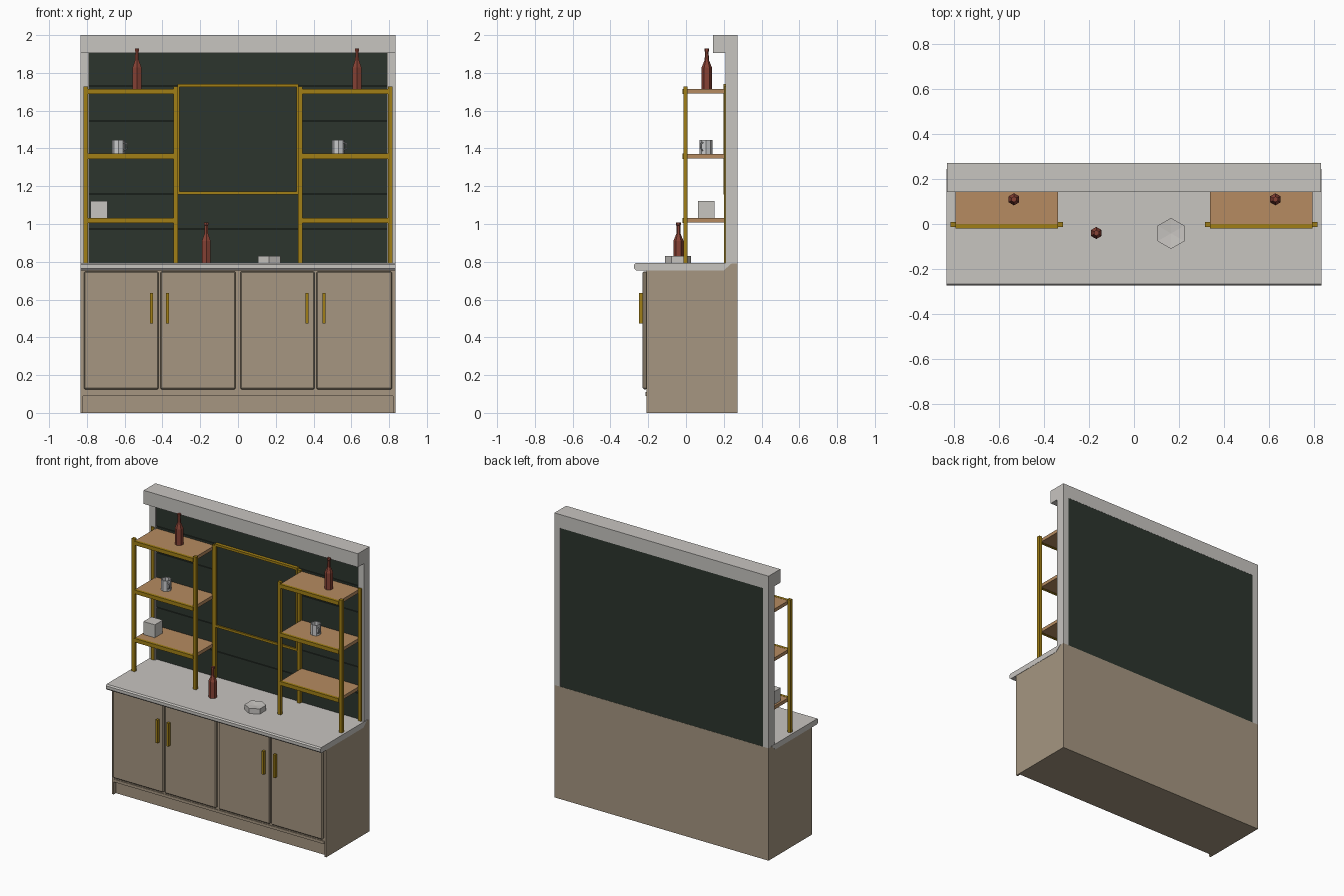
import bpy, bmesh, math
from mathutils import Vector

if "Cube" in bpy.data.objects:
    bpy.data.objects.remove(bpy.data.objects["Cube"])


def material(name, rgb):
    m = bpy.data.materials.new(name)
    m.use_nodes = True
    lin = [(c / 255) ** 2.2 for c in rgb] + [1]
    m.diffuse_color = lin
    bsdf = m.node_tree.nodes["Principled BSDF"]
    bsdf.inputs["Base Color"].default_value = lin
    bsdf.inputs["Roughness"].default_value = 0.6
    return m


TAUPE = material("taupe paint", (164, 149, 128))
STONE = material("pale stone", (198, 195, 191))
GREEN = material("dark green panel", (48, 56, 49))
GOLD = material("brass", (160, 126, 28))
WOOD = material("shelf wood", (180, 138, 97))
RED = material("red brown glass", (134, 68, 56))
CERAMIC = material("grey ceramic", (200, 201, 202))


def finish(name, bm, mat):
    bmesh.ops.recalc_face_normals(bm, faces=bm.faces)
    mesh = bpy.data.meshes.new(name)
    bm.to_mesh(mesh)
    bm.free()
    mesh.materials.append(mat)
    ob = bpy.data.objects.new(name, mesh)
    bpy.context.collection.objects.link(ob)
    return ob


def box(name, x, y, z, mat, bevel=0):
    bm = bmesh.new()
    bmesh.ops.create_cube(bm, size=1)
    for v in bm.verts:
        v.co = [(a + b) / 2 + c * (b - a) for (a, b), c in zip((x, y, z), v.co)]
    ob = finish(name, bm, mat)
    if bevel:
        mod = ob.modifiers.new("soft edge", "BEVEL")
        mod.width = bevel
        mod.segments = 1
    return ob


def extrude_x(name, profile, x0, x1, mat):
    bm = bmesh.new()
    face = bm.faces.new([bm.verts.new((x0, y, z)) for y, z in profile])
    ext = bmesh.ops.extrude_face_region(bm, geom=[face])
    verts = [g for g in ext["geom"] if isinstance(g, bmesh.types.BMVert)]
    bmesh.ops.translate(bm, verts=verts, vec=(x1 - x0, 0, 0))
    return finish(name, bm, mat)


def lathe(name, profile, centre, mat, sides=6):
    """Faceted turned shape with corners pointing along y."""
    bm = bmesh.new()
    rings = []
    for r, z in profile:
        n = sides if r > 0 else 1
        rings.append([bm.verts.new(Vector(centre) + Vector((
            r * math.sin(math.tau * i / sides), r * math.cos(math.tau * i / sides), z)))
            for i in range(n)])
    for a, b in zip(rings, rings[1:]):
        for i in range(sides):
            j = (i + 1) % sides
            quad = [a[i % len(a)], a[j % len(a)], b[j % len(b)], b[i % len(b)]]
            bm.faces.new(list(dict.fromkeys(quad)))
    return finish(name, bm, mat)


W = 0.833
BACK = 0.272

# Cabinet carcass, its side panels running to the floor past the recessed kick
side = [(-0.21, 0), (BACK, 0), (BACK, 0.79), (0.24, 0.79), (0.2, 0.755), (-0.21, 0.755)]
extrude_x("cabinet_side_right", side, -W, -0.82, TAUPE)
extrude_x("cabinet_side_left", side, 0.82, W, TAUPE)
core = [(-0.21, 0.09)] + [(-0.185, 0.09), (-0.185, 0)] + side[1:]
extrude_x("cabinet_body", core, -0.82, 0.82, TAUPE)
box("bottom_rail", (-0.82, 0.82), (-0.214, -0.2), (0.09, 0.11), TAUPE)

# Doors with upright bar handles
for i, (x0, x1, hx) in enumerate([(-0.816, -0.421, -0.459), (-0.411, -0.012, -0.374),
                                  (0.012, 0.406, 0.366), (0.416, 0.816, 0.455)]):
    box(f"door_{i + 1}", (x0, x1), (-0.229, -0.205), (0.125, 0.748), TAUPE, 0.006)
    box(f"door_handle_{i + 1}", (hx - 0.008, hx + 0.008), (-0.25, -0.227),
        (0.473, 0.635), GOLD)

# Countertop with chamfered front edge and sloped back end
extrude_x("countertop", [(-0.265, 0.755), (-0.275, 0.765), (-0.275, 0.785), (-0.267, 0.794),
                         (0.245, 0.794), (0.2, 0.755)], -W - 0.002, W + 0.002, STONE)

# Back wall frame and header
for label, s in (("right", -1), ("left", 1)):
    box(f"wall_jamb_{label}", sorted((s * 0.788, s * W)), (0.208, BACK), (0.79, 1.91), STONE)
box("header", (-W, W), (0.142, BACK), (1.905, 2.0), STONE)

# Wall planks with narrow grooves over a backing sheet
box("wall_backing", (-0.79, 0.79), (0.235, 0.271), (0.79, 1.906), GREEN)
levels = [0.79, 0.975, 1.16, 1.352, 1.545, 1.73, 1.906]
for i, (a, b) in enumerate(zip(levels, levels[1:])):
    box(f"wall_plank_{i + 1}", (-0.79, 0.79), (0.222, 0.24), (a + 0.002, b - 0.002), GREEN)

# Framed centre panel
box("centre_panel", (-0.315, 0.315), (0.208, 0.23), (1.16, 1.735), GREEN)
for label, z in (("bottom", 1.163), ("top", 1.732)):
    box(f"panel_frame_{label}", (-0.32, 0.32), (0.198, 0.225), (z - 0.008, z + 0.008), GOLD)
for label, x in (("right", -0.315), ("left", 0.315)):
    box(f"panel_frame_{label}", (x - 0.006, x + 0.006), (0.198, 0.225), (1.16, 1.735), GOLD)

# Two brass shelf units standing on the counter
for label, s in (("right", -1), ("left", 1)):
    for part, x in (("outer", 0.806), ("inner", 0.329)):
        for row, y in (("front", -0.002), ("back", 0.211)):
            box(f"{label}_{row}_{part}_post", (s * x - 0.012, s * x + 0.012),
                (y - 0.011, y + 0.011), (0.792, 1.727), GOLD)
    ends = sorted((s * 0.795, s * 0.338))
    for i, z in enumerate((1.005, 1.345, 1.688)):
        box(f"{label}_shelf_{i + 1}", ends, (-0.002, 0.222), (z + 0.002, z + 0.026), WOOD)
        box(f"{label}_shelf_edge_{i + 1}", ends, (-0.019, 0.0), (z, z + 0.027), GOLD)

# Bottles
bottle = [(0, 0), (0.027, 0), (0.027, 0.115), (0.011, 0.155), (0.010, 0.198),
          (0.013, 0.2), (0.013, 0.214), (0, 0.214)]
for i, spot in enumerate([(-0.535, 0.11, 1.714), (0.63, 0.11, 1.714), (-0.168, -0.04, 0.794)]):
    lathe(f"bottle_{i + 1}", bottle, spot, RED)

# Mugs with angled handles
mug = [(0, 0), (0.034, 0), (0.034, 0.074), (0.028, 0.074), (0.028, 0.008), (0, 0.008)]
for label, x in (("right", -0.632), ("left", 0.531)):
    base = Vector((x, 0.105, 1.371))
    lathe(f"{label}_mug", mug, base, CERAMIC, 8)
    curve = bpy.data.curves.new(f"{label}_mug_handle", "CURVE")
    curve.dimensions = "3D"
    curve.bevel_depth = 0.004
    curve.bevel_resolution = 0
    path = curve.splines.new("POLY")
    path.points.add(3)
    out = Vector((0.85, -0.53, 0))
    for p, (r, z) in zip(path.points, [(0.028, 0.06), (0.052, 0.055), (0.052, 0.03), (0.028, 0.016)]):
        p.co = (*(base + out * r + Vector((0, 0, z))), 1)
    curve.materials.append(CERAMIC)
    handle = bpy.data.objects.new(f"{label}_mug_handle", curve)
    bpy.context.collection.objects.link(handle)

# Storage cube and shallow dish
box("storage_cube", (-0.78, -0.692), (0.064, 0.152), (1.031, 1.122), STONE)
lathe("dish", [(0, 0), (0.069, 0), (0.069, 0.036), (0, 0.03)], (0.165, -0.042, 0.794), STONE)
